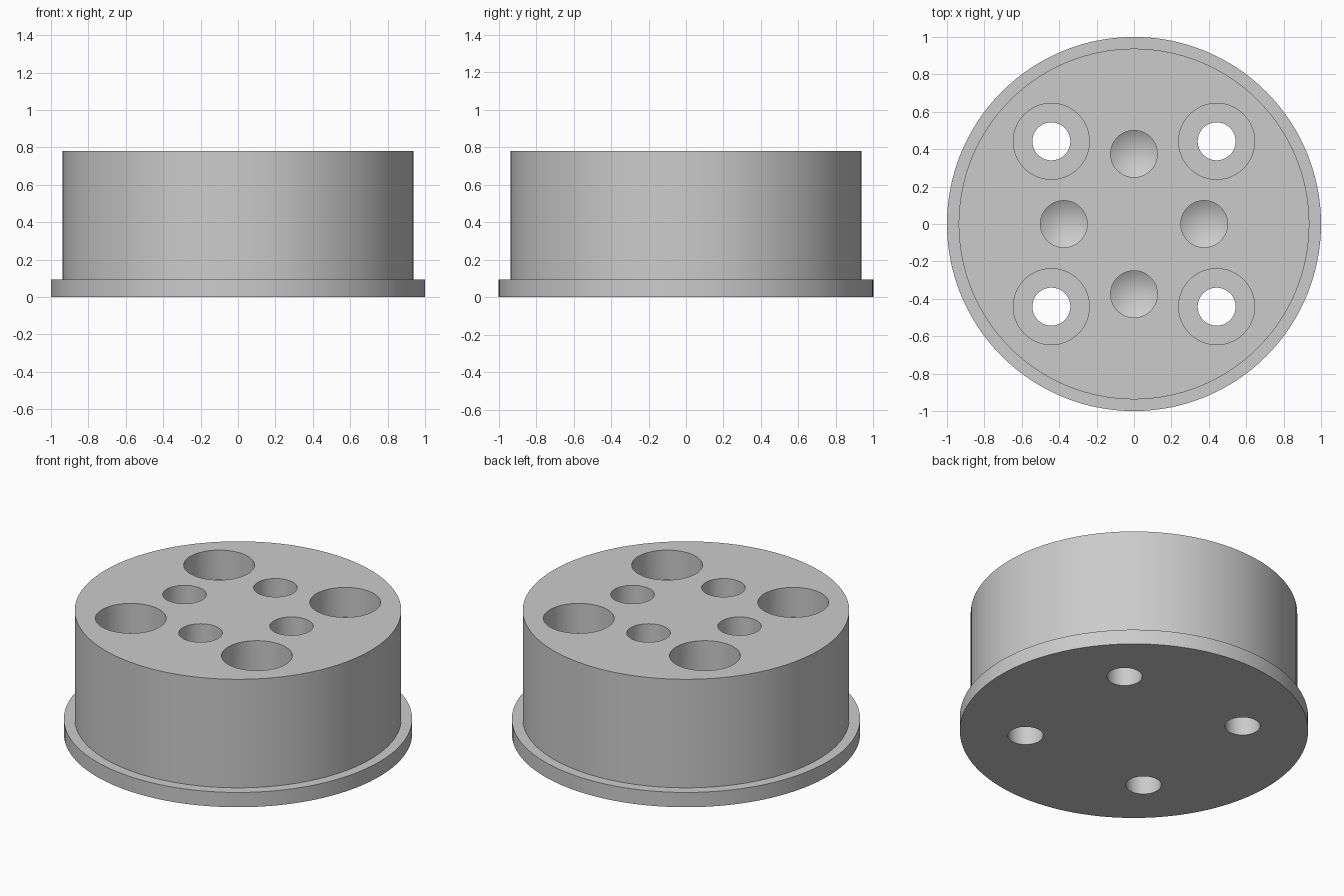
import bpy, bmesh, math

cube = bpy.data.objects.get("Cube")
if cube:
    bpy.data.objects.remove(cube, do_unlink=True)

UNIT = 1 / 32          # one design millimetre
HEIGHT = 25 * UNIT

grey = bpy.data.materials.new("light grey")
grey.use_nodes = True
colour = (0.6, 0.6, 0.6, 1)
grey.diffuse_color = colour
grey.node_tree.nodes["Principled BSDF"].inputs["Base Color"].default_value = colour


def lathe(name, profile, segments, location=(0, 0, 0)):
    """Revolve a (radius, z) profile in millimetres, bottom axis to top axis."""
    bm = bmesh.new()
    rings = []
    for r, z in profile:
        if r == 0:
            rings.append([bm.verts.new((0, 0, z * UNIT))] * segments)
        else:
            rings.append([bm.verts.new((r * UNIT * math.cos(a), r * UNIT * math.sin(a), z * UNIT))
                          for a in (math.tau * i / segments for i in range(segments))])
    for low, high in zip(rings, rings[1:]):
        for i in range(segments):
            j = (i + 1) % segments
            corners = dict.fromkeys((low[i], low[j], high[j], high[i]))
            bm.faces.new(list(corners))
    bmesh.ops.recalc_face_normals(bm, faces=bm.faces[:])
    mesh = bpy.data.meshes.new(name)
    bm.to_mesh(mesh)
    bm.free()
    mesh.materials.append(grey)
    ob = bpy.data.objects.new(name, mesh)
    ob.location = location
    bpy.context.collection.objects.link(ob)
    return ob


# Cylindrical body with a thin flange at its foot
body = lathe("flanged_body",
             [(0, 0), (32, 0), (32, 3), (30, 3), (30, 25), (0, 25)], 128)

# Counterbored through holes on the diagonals, drilled blind holes on the axes
through = [(0, -2), (3.25, -2), (3.25, 19), (6.5, 19), (6.5, 27), (0, 27)]
tip = 4 * math.tan(math.radians(31))
blind = [(0, 10 - tip), (4, 10), (4, 27), (0, 27)]

cutters = []
for i in range(4):
    a = i * math.pi / 2
    d = a + math.pi / 4
    cutters.append(lathe("bolt_hole_cutter", through, 64,
                         (20 * UNIT * math.cos(d), 20 * UNIT * math.sin(d), 0)))
    cutters.append(lathe("drilled_hole_cutter", blind, 64,
                         (12 * UNIT * math.cos(a), 12 * UNIT * math.sin(a), 0)))

bpy.ops.object.select_all(action='DESELECT')
body.select_set(True)
bpy.context.view_layer.objects.active = body
for cutter in cutters:
    cutter.hide_render = True
    mod = body.modifiers.new("hole", 'BOOLEAN')
    mod.operation = 'DIFFERENCE'
    mod.solver = 'EXACT'
    mod.object = cutter
    bpy.ops.object.modifier_apply(modifier=mod.name)
for cutter in cutters:
    bpy.data.objects.remove(cutter, do_unlink=True)

# Smooth round walls, crisp rims
bpy.ops.object.shade_smooth_by_angle(angle=math.radians(25))
